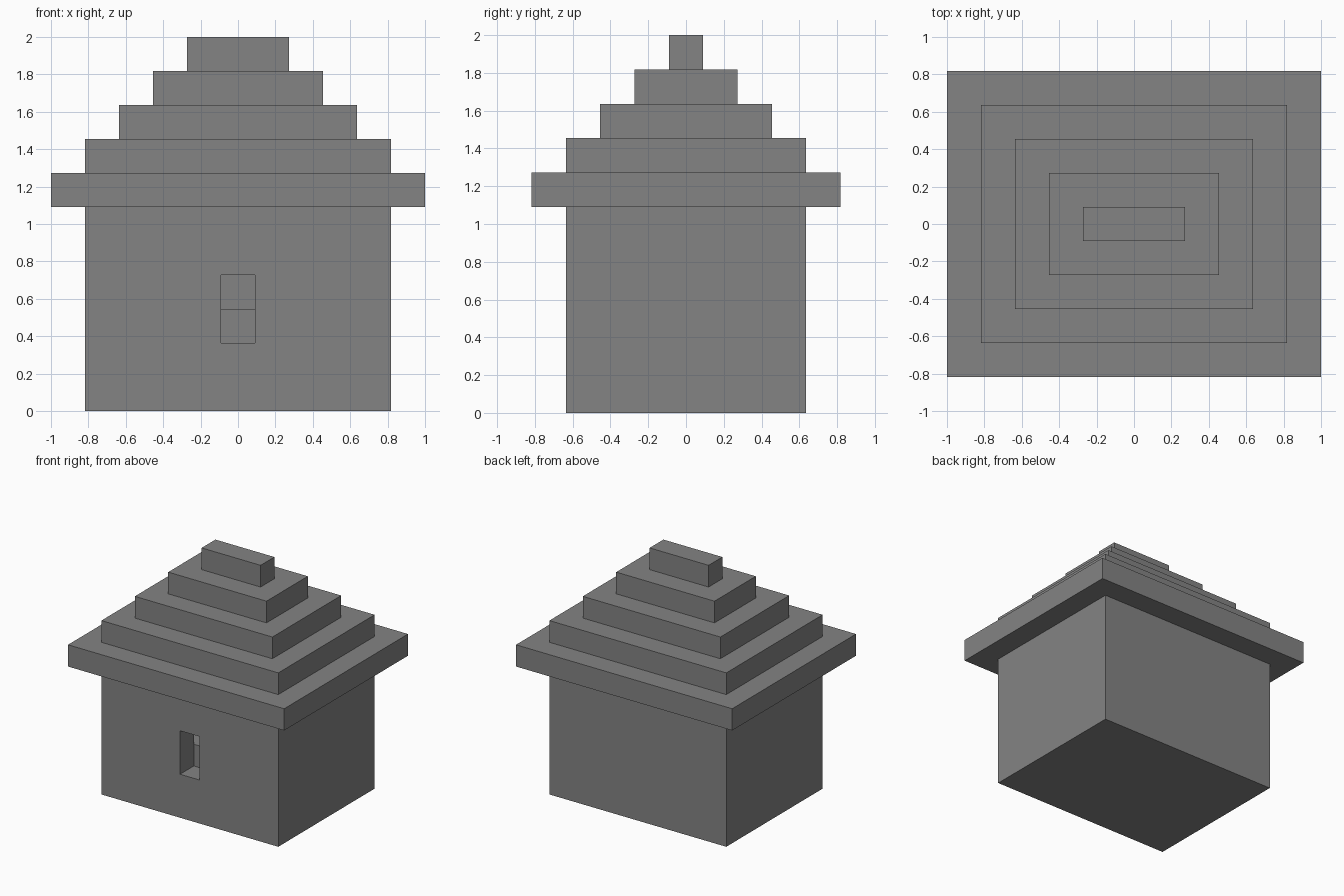
import bpy

U = 2 / 11  # one building block

cube = bpy.data.objects.get("Cube")
if cube:
    bpy.data.objects.remove(cube, do_unlink=True)

stone = bpy.data.materials.new("stone_grey")
stone.use_nodes = True
colour = (0.23, 0.23, 0.23, 1)
stone.diffuse_color = colour
stone.node_tree.nodes["Principled BSDF"].inputs["Base Color"].default_value = colour


def box(name, width, depth, bottom, top, y=0):
    """Box measured in blocks, centred on x."""
    bpy.ops.mesh.primitive_cube_add(size=1, location=(0, y * U, (bottom + top) / 2 * U))
    ob = bpy.context.object
    ob.name = name
    ob.scale = (width * U, depth * U, (top - bottom) * U)
    bpy.ops.object.transform_apply(location=True, rotation=False, scale=True)
    ob.data.materials.append(stone)
    return ob


def cut(target, cutter):
    mod = target.modifiers.new(cutter.name, 'BOOLEAN')
    mod.operation = 'DIFFERENCE'
    mod.solver = 'EXACT'
    mod.object = cutter
    bpy.context.view_layer.objects.active = target
    bpy.ops.object.modifier_apply(modifier=mod.name)
    bpy.data.objects.remove(cutter, do_unlink=True)


# Hollow walls with a small opening in the front
walls = box("walls", 9, 7, 0, 6)
cut(walls, box("room_cutter", 7, 5, 1, 5.5))
cut(walls, box("opening_cutter", 1, 2, 2, 4, y=-3.5))

# Raised floor inside the room
box("room_floor", 7, 5, 1, 3)

# Stepped roof, each tier one block smaller all round
for i in range(5):
    box(f"roof_tier_{i + 1}", 11 - 2 * i, 9 - 2 * i, 6 + i, 7 + i)
